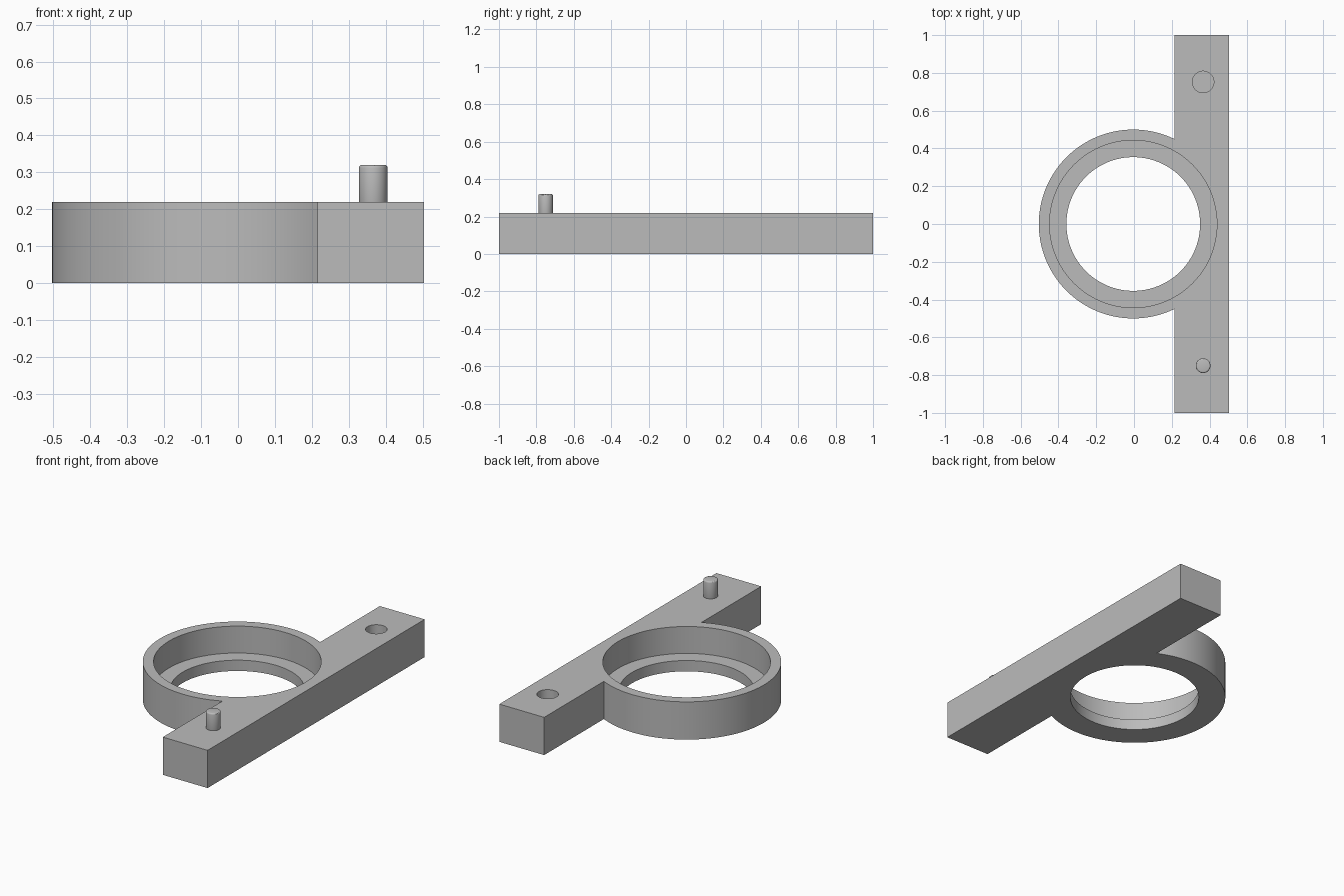
import bpy
import bmesh
import math

if "Cube" in bpy.data.objects:
    bpy.data.objects.remove(bpy.data.objects["Cube"], do_unlink=True)

HEIGHT = 0.22
BAR_IN, BAR_OUT = 0.215, 0.504
RING_X, RING_R = -0.004, 0.5
PIN_X = 0.366

grey = bpy.data.materials.new("plain_grey")
grey.use_nodes = True
colour = (0.5, 0.5, 0.5, 1)
grey.diffuse_color = colour
grey.node_tree.nodes["Principled BSDF"].inputs["Base Color"].default_value = colour


def prism(name, outline, bottom, top):
    """Extrude a flat outline between two heights."""
    bm = bmesh.new()
    face = bm.faces.new([bm.verts.new((x, y, bottom)) for x, y in outline])
    raised = bmesh.ops.extrude_face_region(bm, geom=[face], use_keep_orig=True)
    verts = [v for v in raised["geom"] if isinstance(v, bmesh.types.BMVert)]
    bmesh.ops.translate(bm, verts=verts, vec=(0, 0, top - bottom))
    bmesh.ops.recalc_face_normals(bm, faces=bm.faces)
    mesh = bpy.data.meshes.new(name)
    bm.to_mesh(mesh)
    bm.free()
    mesh.materials.append(grey)
    obj = bpy.data.objects.new(name, mesh)
    bpy.context.collection.objects.link(obj)
    return obj


def arc(cx, cy, radius, start=0.0, end=math.tau, steps=96, closed=True):
    count = steps if closed else steps + 1
    angles = [start + (end - start) * i / steps for i in range(count)]
    return [(cx + radius * math.cos(a), cy + radius * math.sin(a)) for a in angles]


def apply_modifiers(obj):
    bpy.ops.object.select_all(action="DESELECT")
    obj.select_set(True)
    bpy.context.view_layer.objects.active = obj
    for mod in list(obj.modifiers):
        bpy.ops.object.modifier_apply(modifier=mod.name)
    bpy.ops.object.shade_smooth_by_angle(angle=math.radians(30))


# Straight bar and round holder as one continuous body
meet = math.acos((BAR_IN - RING_X) / RING_R)
outline = [(BAR_IN, -1), (BAR_OUT, -1), (BAR_OUT, 1), (BAR_IN, 1)]
outline += arc(RING_X, 0, RING_R, meet, math.tau - meet, closed=False)
body = prism("bracket_body", outline, 0, HEIGHT)

# Stepped bore through the ring, and a blind socket in the bar
cutters = [
    prism("bore_cutter", arc(RING_X, 0, 0.443), 0.063, 0.4),
    prism("opening_cutter", arc(RING_X, 0, 0.354), -0.1, 0.3),
    prism("socket_cutter", arc(PIN_X, 0.752, 0.057, steps=48), 0.1, 0.4),
]
for cutter in cutters:
    cutter.hide_render = True
    cut = body.modifiers.new(cutter.name, "BOOLEAN")
    cut.operation = "DIFFERENCE"
    cut.solver = "EXACT"
    cut.object = cutter
apply_modifiers(body)
for cutter in cutters:
    bpy.data.objects.remove(cutter, do_unlink=True)

# Locating pin with a softened top rim
pin = prism("locating_pin", arc(PIN_X, -0.75, 0.039, steps=48), HEIGHT - 0.01, 0.32)
bevel = pin.modifiers.new("rounded_rim", "BEVEL")
bevel.width = 0.008
bevel.segments = 3
bevel.limit_method = "ANGLE"
bevel.angle_limit = math.radians(60)
apply_modifiers(pin)
